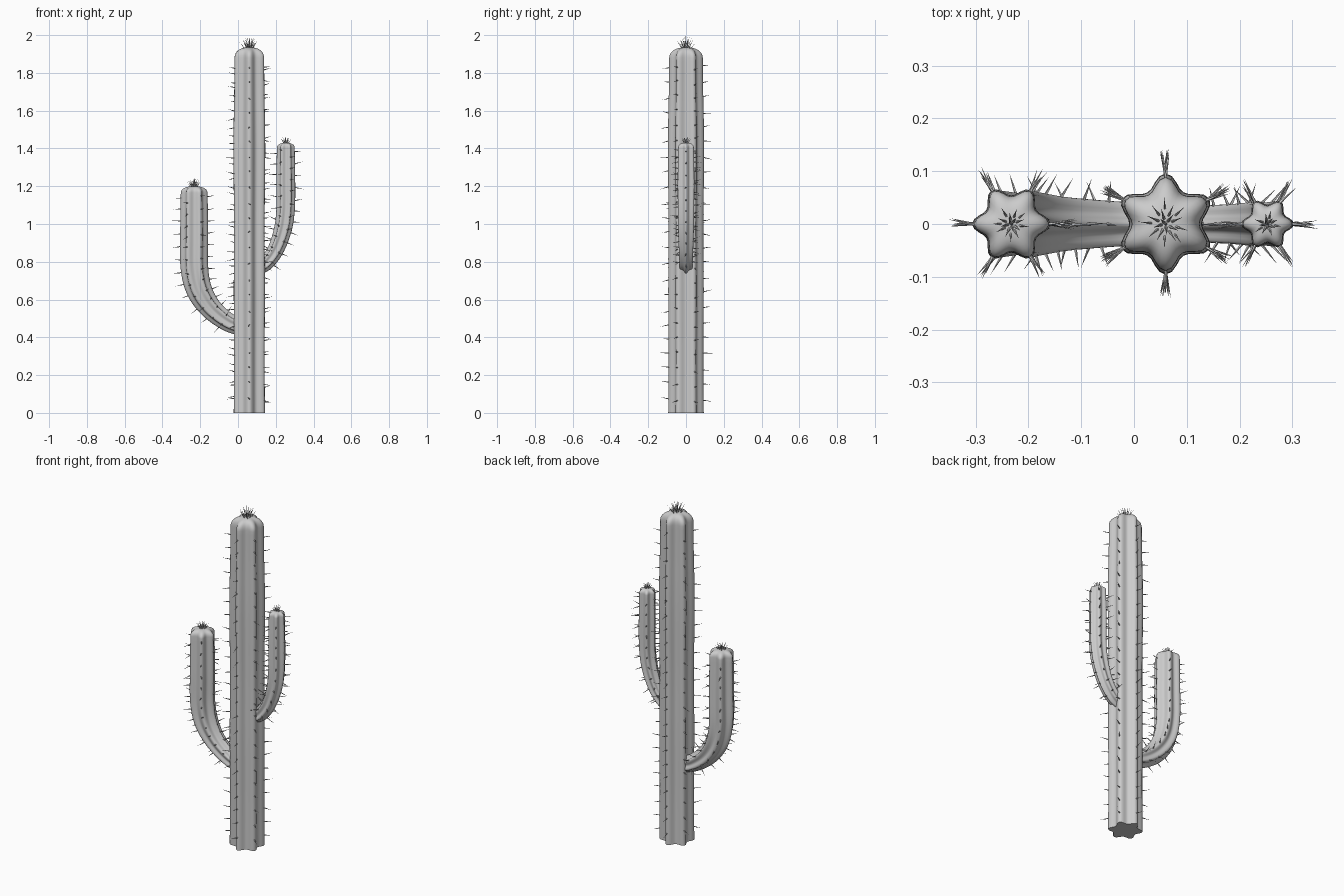
import bpy, bmesh, math, random
from mathutils import Vector

if "Cube" in bpy.data.objects:
    bpy.data.objects.remove(bpy.data.objects["Cube"])

random.seed(4)
RIBS, SEG = 6, 48
Y = Vector((0, 1, 0))


def finish(bm, name, angle):
    me = bpy.data.meshes.new(name)
    bmesh.ops.recalc_face_normals(bm, faces=bm.faces)
    bm.to_mesh(me)
    bm.free()
    ob = bpy.data.objects.new(name, me)
    bpy.context.collection.objects.link(ob)
    bpy.ops.object.select_all(action='DESELECT')
    ob.select_set(True)
    bpy.context.view_layer.objects.active = ob
    bpy.ops.object.shade_smooth_by_angle(angle=math.radians(angle))


def smooth_path(pts, n=8):
    # Catmull-Rom through (x, z, radius) points
    p = [Vector(q) for q in pts]
    p = [2 * p[0] - p[1]] + p + [2 * p[-1] - p[-2]]
    out = []
    for i in range(1, len(p) - 2):
        a, b, c, d = p[i - 1:i + 3]
        for k in range(n):
            t = k / n
            out.append(0.5 * (2 * b + (c - a) * t + (2 * a - 5 * b + 4 * c - d) * t * t
                              + (3 * b - a - 3 * c + d) * t ** 3))
    return out + [p[-2]]


def add_spine(bm, base, direction, length, r=0.0035):
    d = direction.normalized()
    u = d.orthogonal().normalized()
    w = d.cross(u)
    tip = bm.verts.new(base + d * length)
    ring = [bm.verts.new(base - d * 0.006 + (u * math.cos(a) + w * math.sin(a)) * r)
            for a in (math.tau * i / 5 for i in range(5))]
    for i in range(5):
        bm.faces.new((ring[i], ring[(i + 1) % 5], tip))
    bm.faces.new(ring[::-1])


def jitter(s):
    return Vector([random.uniform(-s, s) for _ in range(3)])


def stem(name, pts, phase, cap, step, depth, skip, tip_spines, tip_len):
    path = smooth_path(pts)
    rings = []          # centre, in-plane normal, tangent, radius, rib depth
    for i, q in enumerate(path):
        d = path[min(i + 1, len(path) - 1)] - path[max(i - 1, 0)]
        t = Vector((d.x, 0, d.y)).normalized()
        rings.append((Vector((q.x, 0, q.y)), Vector((t.z, 0, -t.x)), t, q.z, depth))
    body = list(rings)
    # rounded cap
    end, n, t, r, _ = rings[-1]
    for k in range(1, 8):
        a = math.pi / 2 * k / 8
        s = math.cos(a) ** 0.8
        rings.append((end + t * cap * math.sin(a), n, t, r * s, depth * s))
    # ribbed skin
    bm = bmesh.new()
    loops = []
    for c, n, t, r, dep in rings:
        loop = []
        for j in range(SEG):
            a = math.tau * j / SEG
            rib = (0.5 + 0.5 * math.cos(RIBS * (a - phase))) ** 1.2
            rad = r * (1 - dep * (1 - rib))
            loop.append(bm.verts.new(c + (n * math.cos(a) + Y * math.sin(a)) * rad))
        loops.append(loop)
    for l0, l1 in zip(loops, loops[1:]):
        for j in range(SEG):
            k = (j + 1) % SEG
            bm.faces.new((l0[j], l0[k], l1[k], l1[j]))
    bm.faces.new(loops[0][::-1])
    top = bm.verts.new(end + t * cap)
    for j in range(SEG):
        bm.faces.new((loops[-1][j], loops[-1][(j + 1) % SEG], top))
    finish(bm, name, 50)

    # spines along every rib
    bm = bmesh.new()
    for k in range(RIBS):
        a = phase + math.tau * k / RIBS
        travelled, target = 0, skip + random.uniform(0, step * 0.5)
        for (c0, n0, t0, r0, _), (c1, n1, t1, r1, _) in zip(body, body[1:]):
            seg = (c1 - c0).length
            while target <= travelled + seg:
                f = (target - travelled) / seg
                out = n0.lerp(n1, f) * math.cos(a) + Y * math.sin(a)
                base = c0.lerp(c1, f) + out * (r0 + (r1 - r0) * f)
                add_spine(bm, base, out + jitter(0.25), random.uniform(0.035, 0.05))
                target += step * random.uniform(0.85, 1.15)
            travelled += seg
    # spines on the crown
    for i in range(tip_spines):
        f = math.sqrt(i / tip_spines) * 0.8
        a = i * 2.4
        out = Vector((math.cos(a), math.sin(a), 0))
        base = end + out * r * (1 - depth * 0.6) * f / 0.9 * 0.95 \
            + Vector((0, 0, cap * math.sqrt(1 - f * f)))
        add_spine(bm, base, Vector((0, 0, 1)) + out * f * 0.9 + jitter(0.08), tip_len)
    finish(bm, name + "_spines", 60)


r30 = math.radians(30)
# trunk
stem("trunk", [(0.06, 0, 0.094), (0.06, 0.3, 0.092), (0.06, 0.65, 0.094), (0.06, 1.0, 0.092),
               (0.06, 1.4, 0.096), (0.06, 1.7, 0.091), (0.06, 1.88, 0.089)],
     r30, 0.055, 0.08, 0.28, 0.05, 20, 0.06)
# lower arm
stem("left_arm", [(0.02, 0.45, 0.045), (-0.06, 0.485, 0.05), (-0.145, 0.555, 0.058),
                  (-0.205, 0.65, 0.068), (-0.231, 0.77, 0.073), (-0.232, 0.95, 0.074),
                  (-0.232, 1.165, 0.071)],
     0, 0.035, 0.062, 0.27, 0.08, 18, 0.042)
# upper arm
stem("right_arm", [(0.10, 0.765, 0.036), (0.15, 0.795, 0.04), (0.20, 0.865, 0.043),
                   (0.237, 0.97, 0.047), (0.252, 1.08, 0.049), (0.253, 1.24, 0.05),
                   (0.253, 1.405, 0.047)],
     0, 0.025, 0.06, 0.27, 0.07, 14, 0.035)
